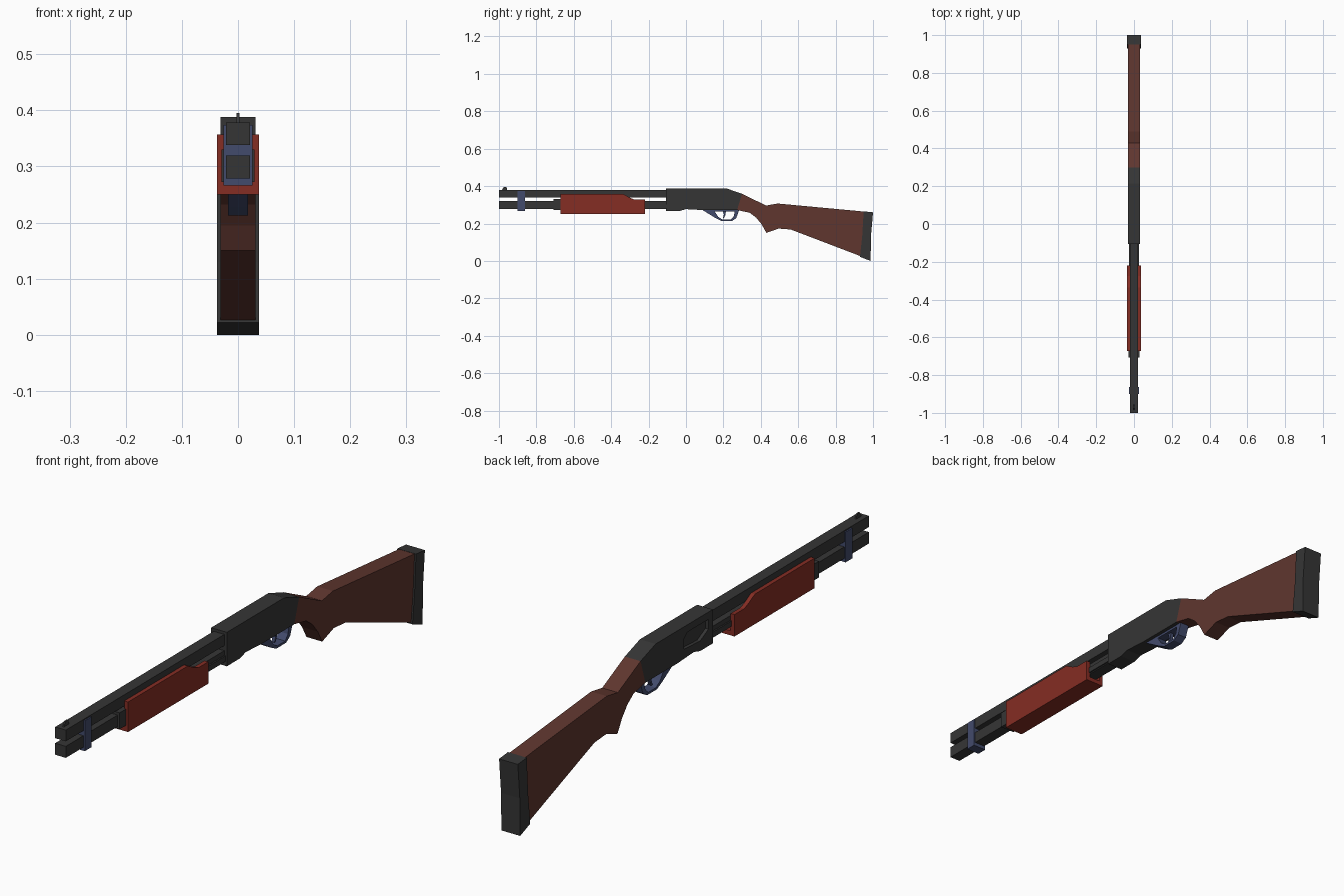
import bpy, bmesh

cube = bpy.data.objects.get("Cube")
if cube:
    bpy.data.objects.remove(cube, do_unlink=True)


def material(name, rgb):
    m = bpy.data.materials.new(name)
    m.use_nodes = True
    m.diffuse_color = (*rgb, 1)
    bsdf = next(n for n in m.node_tree.nodes if n.type == 'BSDF_PRINCIPLED')
    bsdf.inputs["Base Color"].default_value = (*rgb, 1)
    return m


METAL = material("dark grey metal", (0.036, 0.036, 0.036))
BLUE = material("blue steel", (0.055, 0.070, 0.150))
RED = material("red wood", (0.235, 0.026, 0.017))
BROWN = material("brown wood", (0.115, 0.037, 0.028))


def rect(y0, y1, z0, z1):
    return [(y0, z0), (y1, z0), (y1, z1), (y0, z1)]


def build(name, mat, *prisms):
    """Each prism is (side profile in y/z, x0, x1), extruded across x."""
    bm = bmesh.new()
    for pts, x0, x1 in prisms:
        a = [bm.verts.new((x0, y, z)) for y, z in pts]
        b = [bm.verts.new((x1, y, z)) for y, z in pts]
        bm.faces.new(a)
        bm.faces.new(b[::-1])
        for i in range(len(pts)):
            j = (i + 1) % len(pts)
            bm.faces.new((a[j], a[i], b[i], b[j]))
    bmesh.ops.recalc_face_normals(bm, faces=bm.faces)
    mesh = bpy.data.meshes.new(name)
    bm.to_mesh(mesh)
    bm.free()
    mesh.materials.append(mat)
    ob = bpy.data.objects.new(name, mesh)
    bpy.context.collection.objects.link(ob)
    return ob


def sym(pts, w):
    return (pts, -w, w)


# Barrel, magazine tube and front sight
build("barrel", METAL, sym(rect(-1.0, -0.09, 0.338, 0.378), 0.021))
build("magazine_tube", METAL, sym(rect(-1.0, -0.09, 0.279, 0.32), 0.021))
build("tube_collar", METAL, sym(rect(-0.708, -0.66, 0.272, 0.33), 0.029))
build("front_sight", METAL, sym([(-0.985, 0.377), (-0.955, 0.377),
                                 (-0.96, 0.395), (-0.975, 0.395)], 0.0025))

# Clamp joining the barrel and the tube
build("barrel_clamp", BLUE, sym(rect(-0.9, -0.862, 0.266, 0.374), 0.026))

# Pump grip: two side walls with a floor between them
wall = [(-0.672, 0.25), (-0.22, 0.25), (-0.22, 0.328), (-0.275, 0.328),
        (-0.30, 0.338), (-0.335, 0.357), (-0.672, 0.357)]
build("pump_grip", RED, (wall, 0.022, 0.037), (wall, -0.037, -0.022),
      sym(rect(-0.672, -0.22, 0.25, 0.266), 0.022))

# Action bars sliding into the receiver
bar = rect(-0.24, -0.09, 0.283, 0.303)
build("action_bars", METAL, (bar, 0.021, 0.026), (bar, -0.026, -0.021))

# Receiver with an ejection port cut into its right side
receiver = build("receiver", METAL, sym(
    [(-0.107, 0.267), (-0.035, 0.267), (0.0, 0.277), (0.09, 0.272), (0.273, 0.272),
     (0.30, 0.359), (0.215, 0.388), (-0.107, 0.388)], 0.031))
cutter = build("port_cutter", METAL, (
    [(-0.082, 0.362), (-0.082, 0.327), (-0.036, 0.303), (0.055, 0.308),
     (0.055, 0.346), (0.035, 0.362)], -0.06, -0.019))
cutter.hide_render = True
mod = receiver.modifiers.new("port", 'BOOLEAN')
mod.operation = 'DIFFERENCE'
mod.solver = 'EXACT'
mod.object = cutter
bpy.context.view_layer.objects.active = receiver
bpy.ops.object.modifier_apply(modifier=mod.name)
bpy.data.objects.remove(cutter, do_unlink=True)

# Trigger guard loop with its top plate, and the trigger
build("trigger_guard", BLUE,
      sym([(0.085, 0.274), (0.16, 0.228), (0.19, 0.213), (0.245, 0.213), (0.268, 0.228),
           (0.285, 0.274), (0.262, 0.274), (0.256, 0.24), (0.24, 0.221), (0.195, 0.221),
           (0.172, 0.236), (0.155, 0.262), (0.155, 0.274)], 0.018),
      sym(rect(0.15, 0.27, 0.264, 0.274), 0.017))
build("trigger", BLUE, sym([(0.195, 0.27), (0.213, 0.27), (0.212, 0.248), (0.203, 0.228),
                            (0.197, 0.229), (0.203, 0.248)], 0.006))

# Shoulder stock and butt pad
build("stock", BROWN, sym(
    [(0.30, 0.359), (0.428, 0.296), (0.49, 0.307), (0.952, 0.264), (0.945, 0.13),
     (0.935, 0.025), (0.56, 0.168), (0.495, 0.173), (0.43, 0.15), (0.405, 0.195),
     (0.375, 0.232), (0.34, 0.258), (0.273, 0.272)], 0.031))
build("butt_pad", METAL, sym(
    [(0.95, 0.265), (1.0, 0.26), (0.989, 0.135), (0.987, 0.0), (0.93, 0.022),
     (0.942, 0.13)], 0.037))
